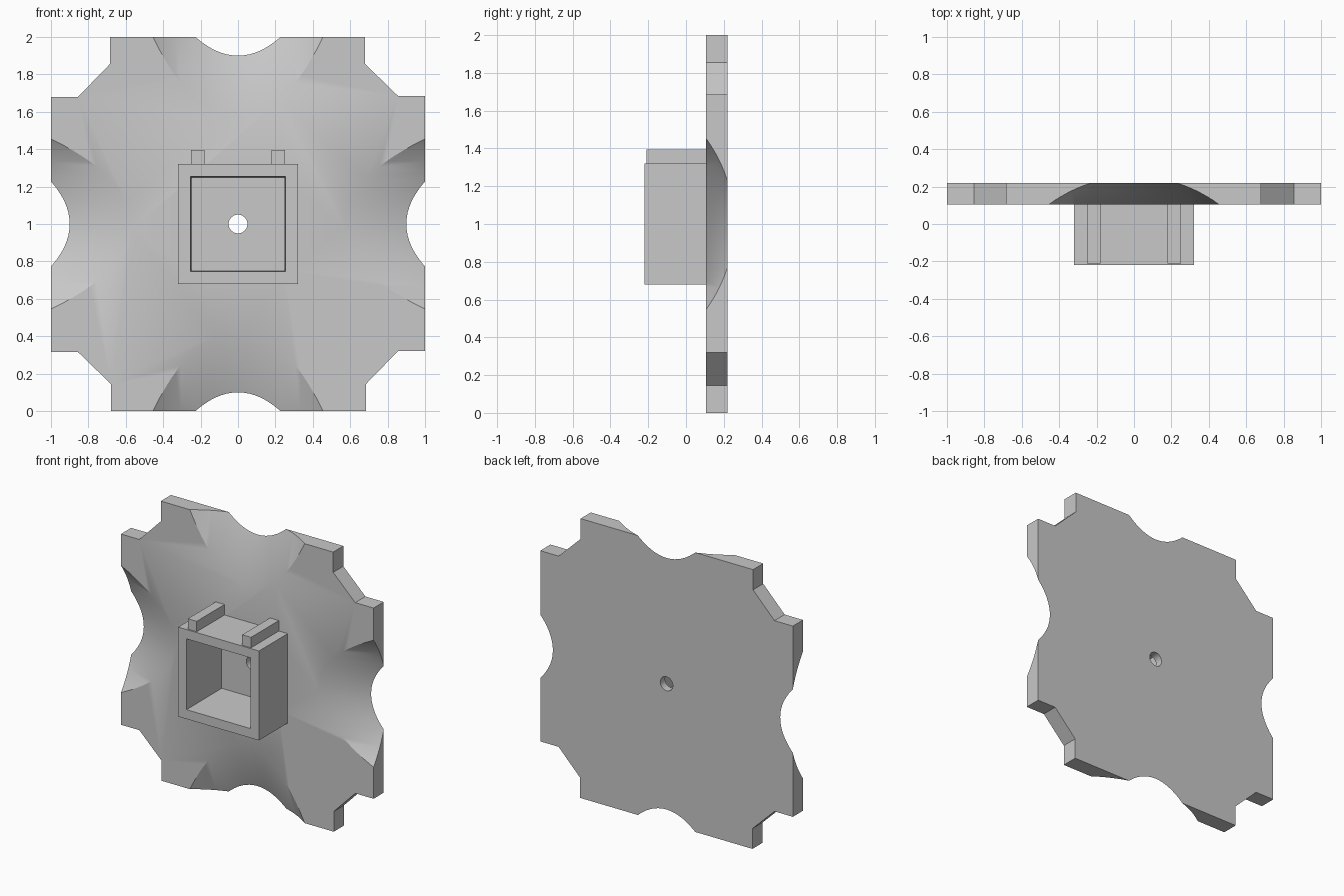
import bpy, bmesh
from math import radians
from mathutils import Matrix, Vector

cube = bpy.data.objects.get("Cube")
if cube:
    bpy.data.objects.remove(cube, do_unlink=True)

# Single grey material
grey = bpy.data.materials.new("plain grey")
grey.use_nodes = True
colour = (0.58, 0.58, 0.58, 1)
grey.diffuse_color = colour
grey.node_tree.nodes["Principled BSDF"].inputs["Base Color"].default_value = colour

FRONT, BACK = 0.105, 0.22   # plate faces along y
MID = Vector((0, 0, 1))     # plate centre


def to_object(name, bm):
    bmesh.ops.recalc_face_normals(bm, faces=bm.faces)
    mesh = bpy.data.meshes.new(name)
    bm.to_mesh(mesh)
    bm.free()
    mesh.materials.append(grey)
    obj = bpy.data.objects.new(name, mesh)
    bpy.context.collection.objects.link(obj)
    return obj


def extrude_outline(name, points, y0, y1, end_scale=1.0):
    """Solid from an (x, z) outline around the plate centre, run along y."""
    bm = bmesh.new()
    a = [bm.verts.new(MID + Vector((x, y0, z))) for x, z in points]
    b = [bm.verts.new(MID + Vector((x * end_scale, y1, z * end_scale))) for x, z in points]
    bm.faces.new(a)
    bm.faces.new(b)
    for i in range(len(a)):
        j = (i + 1) % len(a)
        bm.faces.new((a[i], a[j], b[j], b[i]))
    return to_object(name, bm)


def rectangle(x0, x1, z0, z1):
    return [(x0, z0), (x1, z0), (x1, z1), (x0, z1)]


def cylinder(name, radius, length, segments, matrix):
    bm = bmesh.new()
    bmesh.ops.create_cone(bm, cap_ends=True, segments=segments, radius1=radius,
                          radius2=radius, depth=length, matrix=matrix)
    return to_object(name, bm)


def cut(obj, cutters):
    bpy.context.view_layer.objects.active = obj
    for cutter in cutters:
        cutter.hide_render = True
        mod = obj.modifiers.new("cut", 'BOOLEAN')
        mod.operation = 'DIFFERENCE'
        mod.solver = 'EXACT'
        mod.object = cutter
        bpy.ops.object.modifier_apply(modifier=mod.name)


# Square plate with notched, bevelled corners
quarter = [(1, 0.685), (0.855, 0.685), (0.68, 0.855), (0.68, 1)]
outline = []
for k in range(4):
    for x, z in quarter:
        for _ in range(k):
            x, z = -z, x
        outline.append((x, z))
plate = extrude_outline("plate", outline, FRONT, BACK)

# Tilted cylinders that scoop out the middle of each edge
RADIUS = 0.8
low, high = Vector((0, BACK, 0.10)), Vector((0, FRONT, 0.43))
axis = (low - high).normalized()
outward = Vector((0, -axis.y, axis.z)).yzx
outward = Vector((0, axis.z, -axis.y))
centre = high + outward * RADIUS
tilt = Matrix.Translation(centre) @ axis.to_track_quat('Z', 'X').to_matrix().to_4x4()
scoops = []
for k in range(4):
    turn = (Matrix.Translation(MID) @ Matrix.Rotation(radians(90 * k), 4, 'Y')
            @ Matrix.Translation(-MID))
    scoops.append(cylinder("scoop_cutter", RADIUS, 3, 160, turn @ tilt))

# Pocket and centre hole
pocket = extrude_outline("pocket_cutter", rectangle(-0.255, 0.255, -0.255, 0.255),
                         -0.3, 0.165, 0.96)
hole = cylinder("hole_cutter", 0.05, 1, 48,
                Matrix.Translation(MID) @ Matrix.Rotation(radians(90), 4, 'X'))

# Open square housing on the front
housing = extrude_outline("housing", rectangle(-0.32, 0.32, -0.32, 0.32), -0.22, FRONT)

cut(plate, scoops + [pocket, hole])
cut(housing, [pocket])
for helper in scoops + [pocket, hole]:
    bpy.data.objects.remove(helper, do_unlink=True)

# Two rails on top of the housing
for side, name in ((1, "left_rail"), (-1, "right_rail")):
    x0, x1 = sorted((side * 0.18, side * 0.25))
    extrude_outline(name, rectangle(x0, x1, 0.32, 0.395), -0.21, FRONT)

# Smooth scoops and hole, keep hard edges
bpy.ops.object.select_all(action='DESELECT')
plate.select_set(True)
bpy.context.view_layer.objects.active = plate
bpy.ops.object.shade_smooth_by_angle(angle=radians(30))
